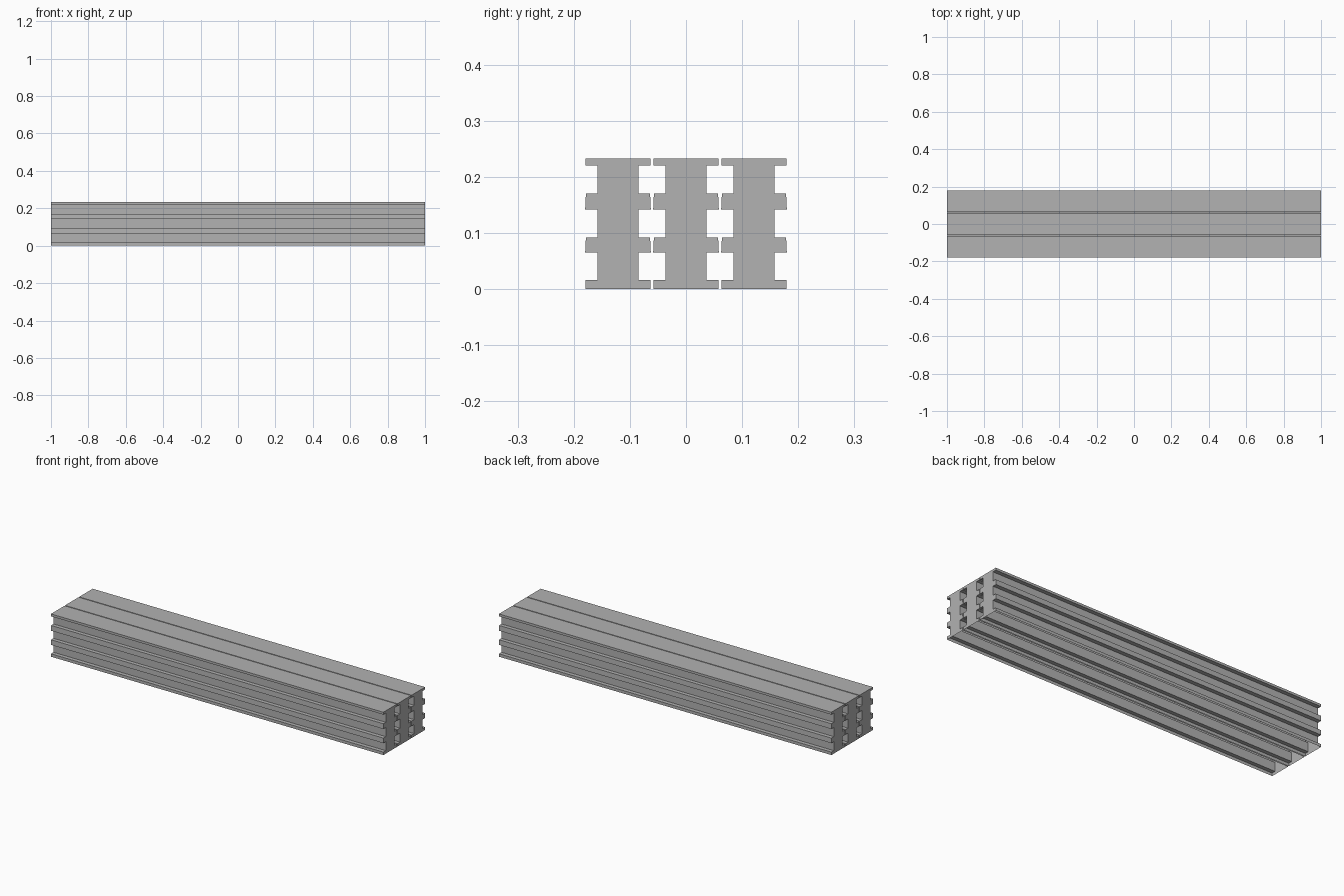
import bpy
import bmesh

default = bpy.data.objects.get("Cube")
if default:
    bpy.data.objects.remove(default, do_unlink=True)

# Plain grey material
GREY = (0.445, 0.445, 0.445, 1.0)
grey = bpy.data.materials.new("plain_grey")
grey.use_nodes = True
grey.diffuse_color = GREY
grey.node_tree.nodes["Principled BSDF"].inputs["Base Color"].default_value = GREY

LENGTH = 2.0
PITCH = 0.1212
WEB = 0.0362

# Flanges from the base up: lower z, upper z, half width below, half width above
FLANGES = [
    (0.0, 0.016, 0.0575, 0.0575),
    (0.065, 0.092, 0.0585, 0.0572),
    (0.142, 0.170, 0.0585, 0.0572),
    (0.220, 0.233, 0.058, 0.058),
]


def half_profile():
    """Right-hand outline of the beam, from base to top."""
    points = []
    for low, high, wide_low, wide_high in FLANGES:
        if low > 0:
            points.append((WEB, low))
        points += [(wide_low, low), (wide_high, high)]
        if high < FLANGES[-1][1]:
            points.append((WEB, high))
    return points


def make_beam(name, y):
    half = half_profile()
    outline = half + [(-w, z) for w, z in reversed(half)]
    bm = bmesh.new()
    verts = [bm.verts.new((-LENGTH / 2, y + w, z)) for w, z in outline]
    end = bm.faces.new(verts)
    moved = bmesh.ops.extrude_face_region(bm, geom=[end], use_keep_orig=True)["geom"]
    new_verts = [g for g in moved if isinstance(g, bmesh.types.BMVert)]
    bmesh.ops.translate(bm, verts=new_verts, vec=(LENGTH, 0, 0))
    bmesh.ops.recalc_face_normals(bm, faces=bm.faces[:])
    # The hollow beam is open underneath
    base = [f for f in bm.faces if all(v.co.z < 0.001 for v in f.verts)]
    bmesh.ops.delete(bm, geom=base, context='FACES_ONLY')
    mesh = bpy.data.meshes.new(name)
    bm.to_mesh(mesh)
    bm.free()
    mesh.materials.append(grey)
    beam = bpy.data.objects.new(name, mesh)
    bpy.context.collection.objects.link(beam)
    return beam


# Three parallel beams side by side
for index, name in enumerate(("front_beam", "middle_beam", "back_beam")):
    make_beam(name, (index - 1) * PITCH)
